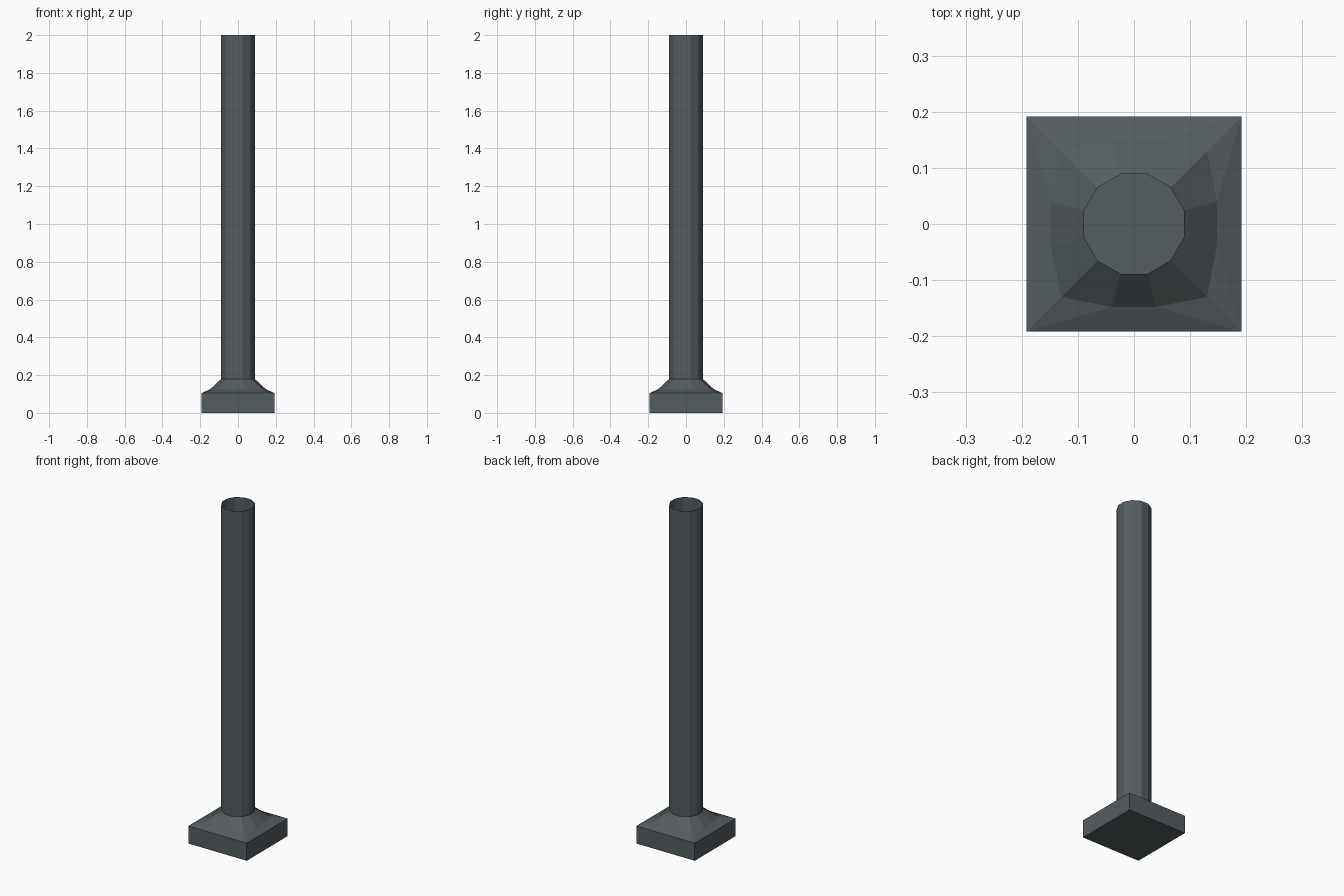
import bpy
import bmesh
from math import cos, sin, radians

if "Cube" in bpy.data.objects:
    bpy.data.objects.remove(bpy.data.objects["Cube"])

SIDES = 12
R = 0.092           # pillar corner radius
H = 0.192           # plinth half width
Z_PLINTH, Z_MID, Z_NECK, Z_TOP = 0.105, 0.125, 0.18, 2.0

mat = bpy.data.materials.new("dark_slate")
mat.diffuse_color = (0.09, 0.11, 0.117, 1)
mat.use_nodes = True
mat.node_tree.nodes["Principled BSDF"].inputs["Base Color"].default_value = mat.diffuse_color


def ring(bm, z, radius):
    """12-sided ring; radius is a function of the point index."""
    pts = []
    for i in range(SIDES):
        a = radians(15 + 30 * i)
        pts.append(bm.verts.new((radius(i) * cos(a), radius(i) * sin(a), z)))
    return pts


def square(bm, z):
    return [bm.verts.new((x * H, y * H, z)) for x, y in ((1, 1), (-1, 1), (-1, -1), (1, -1))]


def bridge(bm, low, high):
    n = len(low)
    for i in range(n):
        j = (i + 1) % n
        bm.faces.new((low[i], low[j], high[j], high[i]))


def finish(bm, name):
    me = bpy.data.meshes.new(name)
    bm.to_mesh(me)
    bm.free()
    me.materials.append(mat)
    ob = bpy.data.objects.new(name, me)
    bpy.context.collection.objects.link(ob)
    return ob


# Plinth with a flared collar blending the square into the round neck
bm = bmesh.new()
bottom, top = square(bm, 0), square(bm, Z_PLINTH)
bm.faces.new(bottom[::-1])
bridge(bm, bottom, top)
mid = ring(bm, Z_MID, lambda i: 0.184 if i % 3 == 1 else 0.153)
neck = ring(bm, Z_NECK, lambda i: R)
bridge(bm, mid, neck)
for k in range(4):
    c, nxt = top[k], top[(k + 1) % 4]
    a, b, d, e = (mid[(3 * k + s) % SIDES] for s in range(4))
    bm.faces.new((c, b, a))
    bm.faces.new((c, d, b))
    bm.faces.new((c, nxt, e, d))
finish(bm, "plinth_base")

# Hollow open-topped shaft
bm = bmesh.new()
bridge(bm, ring(bm, Z_NECK, lambda i: R), ring(bm, Z_TOP, lambda i: R))
finish(bm, "pillar_shaft")
